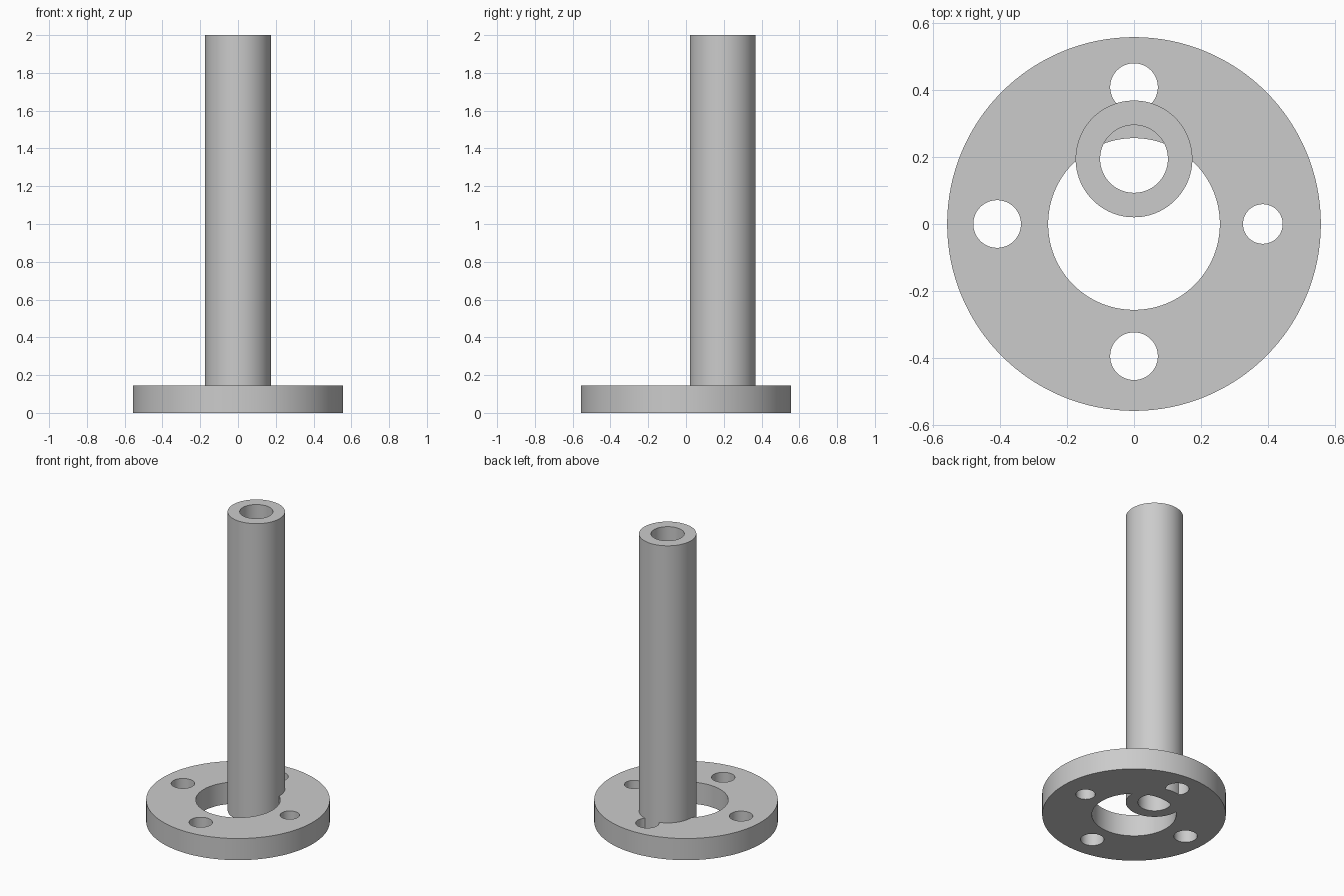
import bpy

if "Cube" in bpy.data.objects:
    bpy.data.objects.remove(bpy.data.objects["Cube"])

SIDES = 96


def cylinder(name, x, y, radius, z0, z1, sides=SIDES):
    bpy.ops.mesh.primitive_cylinder_add(
        vertices=sides, radius=radius, depth=z1 - z0,
        location=(x, y, (z0 + z1) / 2))
    obj = bpy.context.object
    obj.name = name
    return obj


def combine(target, other, operation):
    """Apply an exact boolean and remove the helper object."""
    mod = target.modifiers.new(operation.lower(), 'BOOLEAN')
    mod.operation = operation
    mod.solver = 'EXACT'
    mod.object = other
    bpy.ops.object.select_all(action='DESELECT')
    bpy.context.view_layer.objects.active = target
    target.select_set(True)
    bpy.ops.object.modifier_apply(modifier=mod.name)
    bpy.data.objects.remove(other, do_unlink=True)


# Round base flange with a large centre opening and four bolt holes
flange = cylinder("flanged_tube", 0, 0, 0.557, 0, 0.145, 128)
holes = [(0, 0, 0.256), (0, 0.408, 0.071), (-0.408, 0, 0.071),
         (0, -0.394, 0.071), (0.384, 0, 0.059)]
for x, y, r in holes:
    combine(flange, cylinder("hole_cutter", x, y, r, -0.1, 0.3), 'DIFFERENCE')

# Upright tube, set off-centre towards the back, bored through
tube = cylinder("tube", 0, 0.194, 0.174, 0, 2.0)
combine(tube, cylinder("bore_cutter", 0, 0.194, 0.101, -0.1, 2.1), 'DIFFERENCE')

# Join the tube to the flange; the flange lip stays inside the bore
combine(flange, tube, 'UNION')
bpy.ops.object.shade_smooth_by_angle()
